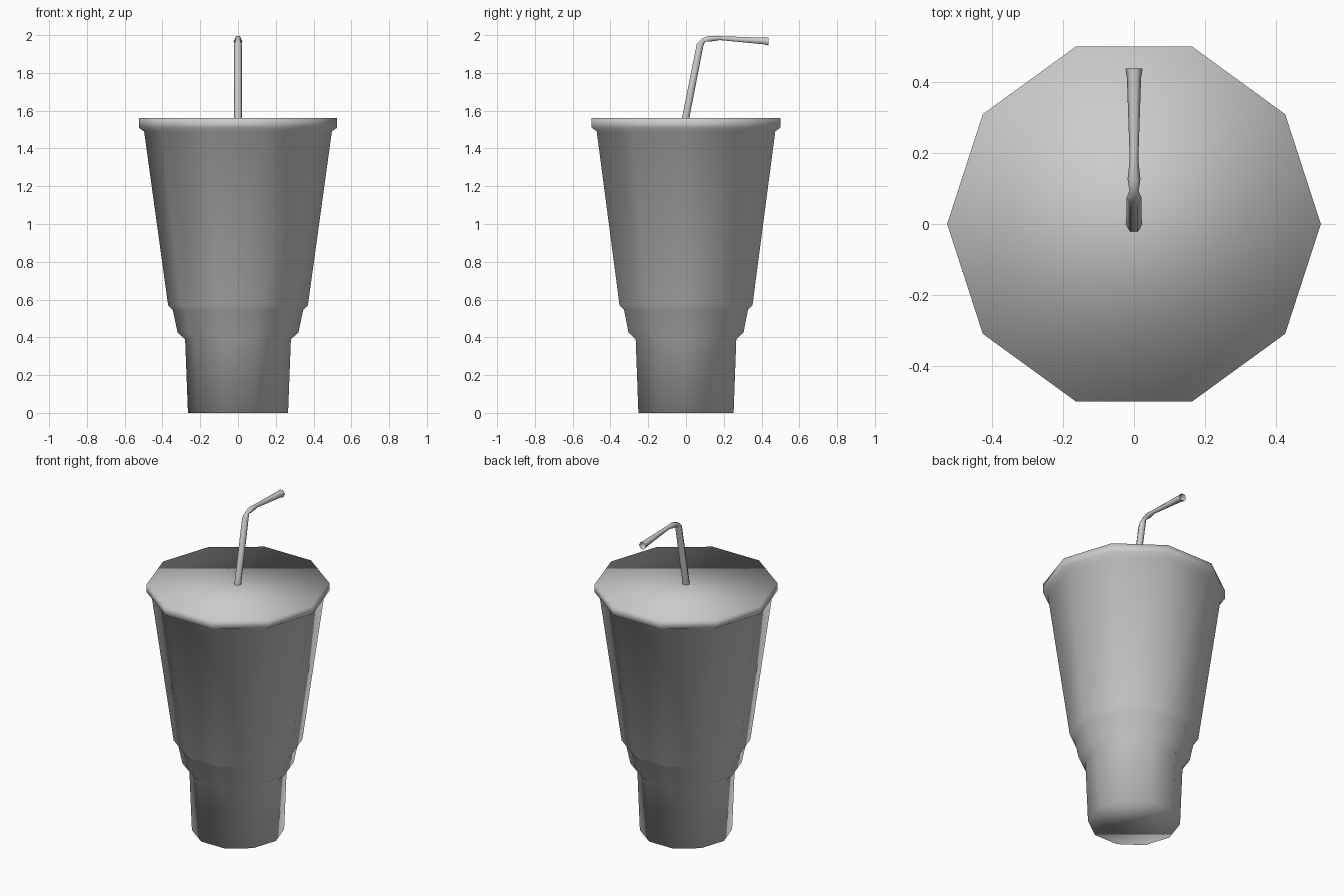
import bpy, bmesh, math
from mathutils import Vector

cube = bpy.data.objects.get("Cube")
if cube:
    bpy.data.objects.remove(cube)

# One plain grey for the whole model
grey = bpy.data.materials.new("plain_grey")
grey.use_nodes = True
colour = (0.6, 0.6, 0.6, 1)
grey.diffuse_color = colour
grey.node_tree.nodes["Principled BSDF"].inputs["Base Color"].default_value = colour


def loft(name, rings, capped):
    """Join equal rings of points into a smooth skin, with optional end caps."""
    bm = bmesh.new()
    loops = [[bm.verts.new(p) for p in ring] for ring in rings]
    for low, high in zip(loops, loops[1:]):
        n = len(low)
        for i in range(n):
            j = (i + 1) % n
            bm.faces.new((low[i], low[j], high[j], high[i]))
    if capped:
        bm.faces.new(reversed(loops[0]))
        bm.faces.new(loops[-1])
    for face in bm.faces:
        face.smooth = True
    mesh = bpy.data.meshes.new(name)
    bm.to_mesh(mesh)
    bm.free()
    mesh.materials.append(grey)
    obj = bpy.data.objects.new(name, mesh)
    bpy.context.collection.objects.link(obj)
    return obj


def ring(centre, side, up, sides):
    """Regular ring spanned by two radius vectors."""
    turn = math.tau / sides
    return [centre + side * math.cos(i * turn) + up * math.sin(i * turn)
            for i in range(sides)]


# Ten-sided cup with stepped foot and lid rim: (radius, height)
profile = [(0.265, 0), (0.28, 0.39), (0.32, 0.425), (0.345, 0.545),
           (0.37, 0.57), (0.497, 1.49), (0.525, 1.51), (0.525, 1.56)]
loft("cup_with_lid",
     [ring(Vector((0, 0, z)), Vector((r, 0, 0)), Vector((0, r, 0)), 10)
      for r, z in profile], True)

# Six-sided bent straw, open at the tip: (y, z, tilt in degrees, radius)
path = [(-0.004, 1.55, 10, 0.022), (0.074, 1.947, 14, 0.021),
        (0.093, 1.974, 45, 0.013), (0.126, 1.981, 75, 0.018),
        (0.18, 1.984, 91, 0.012), (0.41, 1.969, 93, 0.020),
        (0.437, 1.966, 92, 0.024)]
rings = []
for y, z, tilt, r in path:
    a = math.radians(tilt)
    across = Vector((0, math.cos(a), -math.sin(a))) * r
    rings.append(ring(Vector((0, y, z)), Vector((r, 0, 0)), across, 6))
loft("straw", rings, False)
